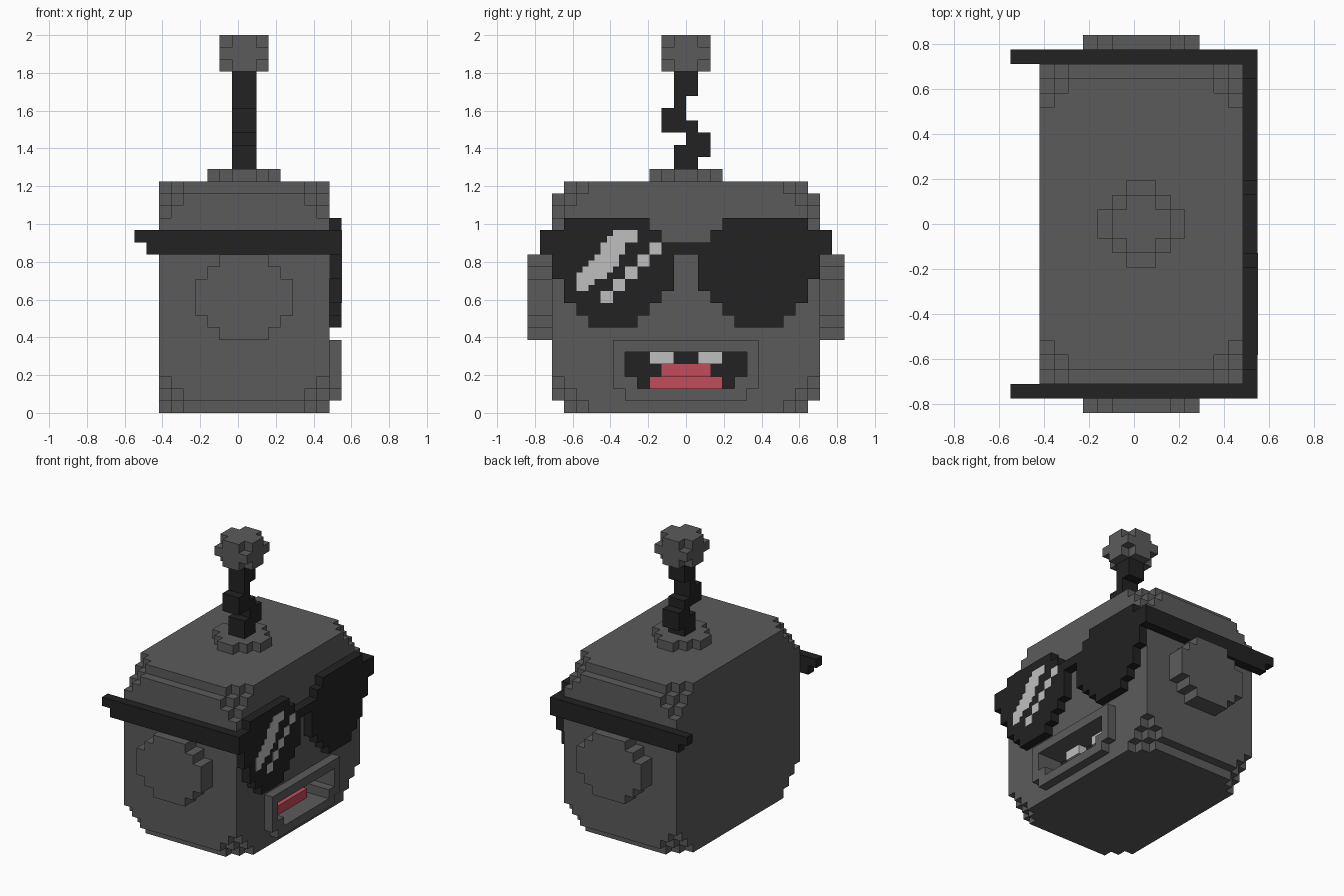
import bpy
import bmesh
from itertools import product
from mathutils import Vector

V = 2 / 31                       # edge of one block
ORIGIN = Vector((8.5, 13, 0))    # block coordinates of the model centre

if "Cube" in bpy.data.objects:
    bpy.data.objects.remove(bpy.data.objects["Cube"], do_unlink=True)


def material(name, rgb):
    mat = bpy.data.materials.new(name)
    mat.use_nodes = True
    mat.diffuse_color = (*rgb, 1)
    mat.node_tree.nodes["Principled BSDF"].inputs["Base Color"].default_value = (*rgb, 1)
    return mat


GREY = material("metal grey", (0.105, 0.105, 0.105))
BLACK = material("matte black", (0.016, 0.016, 0.016))
WHITE = material("pale grey", (0.52, 0.52, 0.52))
RED = material("tongue red", (0.54, 0.072, 0.105))


def block(i, j, k):
    """Set of cells filling three half-open ranges."""
    return set(product(range(*i), range(*j), range(*k)))


def mirror(cells):
    return {(i, 25 - j, k) for i, j, k in cells}


def build(name, cells, mat, scale=(1, 1, 1), offset=(0, 0, 0)):
    """Skin a set of cells with their exposed faces only."""
    bm = bmesh.new()
    verts = {}

    def vert(p):
        if p not in verts:
            q = Vector(a * s + o for a, s, o in zip(p, scale, offset))
            verts[p] = bm.verts.new((q - ORIGIN) * V)
        return verts[p]

    for cell in cells:
        for axis, side in product(range(3), (0, 1)):
            near = list(cell)
            near[axis] += 2 * side - 1
            if tuple(near) in cells:
                continue
            u, w = (axis + 1) % 3, (axis + 2) % 3
            ring = []
            for du, dw in ((0, 0), (1, 0), (1, 1), (0, 1)):
                p = list(cell)
                p[axis] += side
                p[u] += du
                p[w] += dw
                ring.append(vert(tuple(p)))
            bm.faces.new(ring if side else ring[::-1])
    bmesh.ops.dissolve_limit(bm, angle_limit=0.01, verts=bm.verts, edges=bm.edges)
    mesh = bpy.data.meshes.new(name)
    bm.to_mesh(mesh)
    bm.free()
    mesh.materials.append(mat)
    obj = bpy.data.objects.new(name, mesh)
    bpy.context.collection.objects.link(obj)
    return obj


def depth(c, lo, hi):
    return min(c - lo, hi - 1 - c)


# Mouth opening, shared by the head and the lips
def opening(i):
    return block(i, (8, 18), (3, 5)) | block(i, (9, 17), (2, 3))


# Head: box with stepped corners and notched long edges
head = set()
for i, j, k in block((2, 16), (2, 24), (0, 19)):
    a, b, c = depth(i, 2, 16), depth(j, 2, 24), depth(k, 0, 19)
    if b + c > 0 and a + b + c > 2:
        head.add((i, j, k))
build("head", head - opening((13, 16)), GREY)

# Mouth
lips = block((16, 17), (7, 19), (2, 6)) | block((16, 17), (8, 18), (1, 2))
build("lips", lips - opening((16, 17)), GREY)
tongue_tip = block((13, 14), (11, 15), (3, 4))
build("mouth_back", opening((13, 14)) - tongue_tip, BLACK)
build("tongue", tongue_tip | block((14, 15), (10, 16), (2, 3)), RED)
tooth = block((14, 15), (10, 12), (4, 5))
build("teeth", tooth | mirror(tooth), WHITE)

# Ears: stepped discs, inset per row from the bottom
ear = set()
for row, inset in enumerate((2, 1, 0, 0, 0, 1, 2)):
    ear |= block((5 + inset, 13 - inset), (0, 2), (6 + row, 7 + row))
build("right_ear", ear, GREY)
build("left_ear", mirror(ear), GREY)

# Sunglasses: lens rows from the bottom, bridge and temple arms
lens = set()
rows = ((5, 9), (4, 10), (3, 11), (3, 12), (2, 12), (2, 12), (1, 13), (1, 11), (3, 10))
for row, span in enumerate(rows):
    lens |= block((16, 17), span, (7 + row, 8 + row))
arm = block((1, 17), (1, 2), (13, 14)) | block((0, 17), (1, 2), (14, 15))
half = lens | arm
build("sunglasses", half | mirror(half), BLACK)

# Lens glints: thin plates on a half-size grid
glint = set()
streak = ((8, 10), (8, 11), (8, 13), (9, 14), (10, 15),
          (11, 15), (12, 16), (12, 16), (13, 18), (14, 18))
for row, span in enumerate(streak):
    glint |= block((0, 1), span, (20 + row, 21 + row))
for n in range(0, 10, 2):
    glint |= block((0, 1), (20 - n, 22 - n), (26 - n, 28 - n))
build("lens_glints", glint, WHITE, scale=(0.05, 0.5, 0.5), offset=(16.98, 0, 0))

# Antenna: stepped base disc, zigzag stem, rounded knob
base = set()
for row, inset in enumerate((2, 1, 0, 0, 1, 2)):
    base |= block((6 + inset, 12 - inset), (10 + row, 11 + row), (19, 20))
build("antenna_base", base, GREY)

stem = set()
zigzag = ((12, 14), (12, 15), (13, 15), (11, 14), (11, 13), (12, 13), (12, 14), (12, 14))
for row, span in enumerate(zigzag):
    stem |= block((8, 10), span, (20 + row, 21 + row))
build("antenna_stem", stem, BLACK)

knob = {(i, j, k) for i, j, k in block((7, 11), (11, 15), (28, 31))
        if depth(i, 7, 11) + depth(j, 11, 15) + depth(k, 28, 31) > 0}
build("antenna_knob", knob, GREY)
